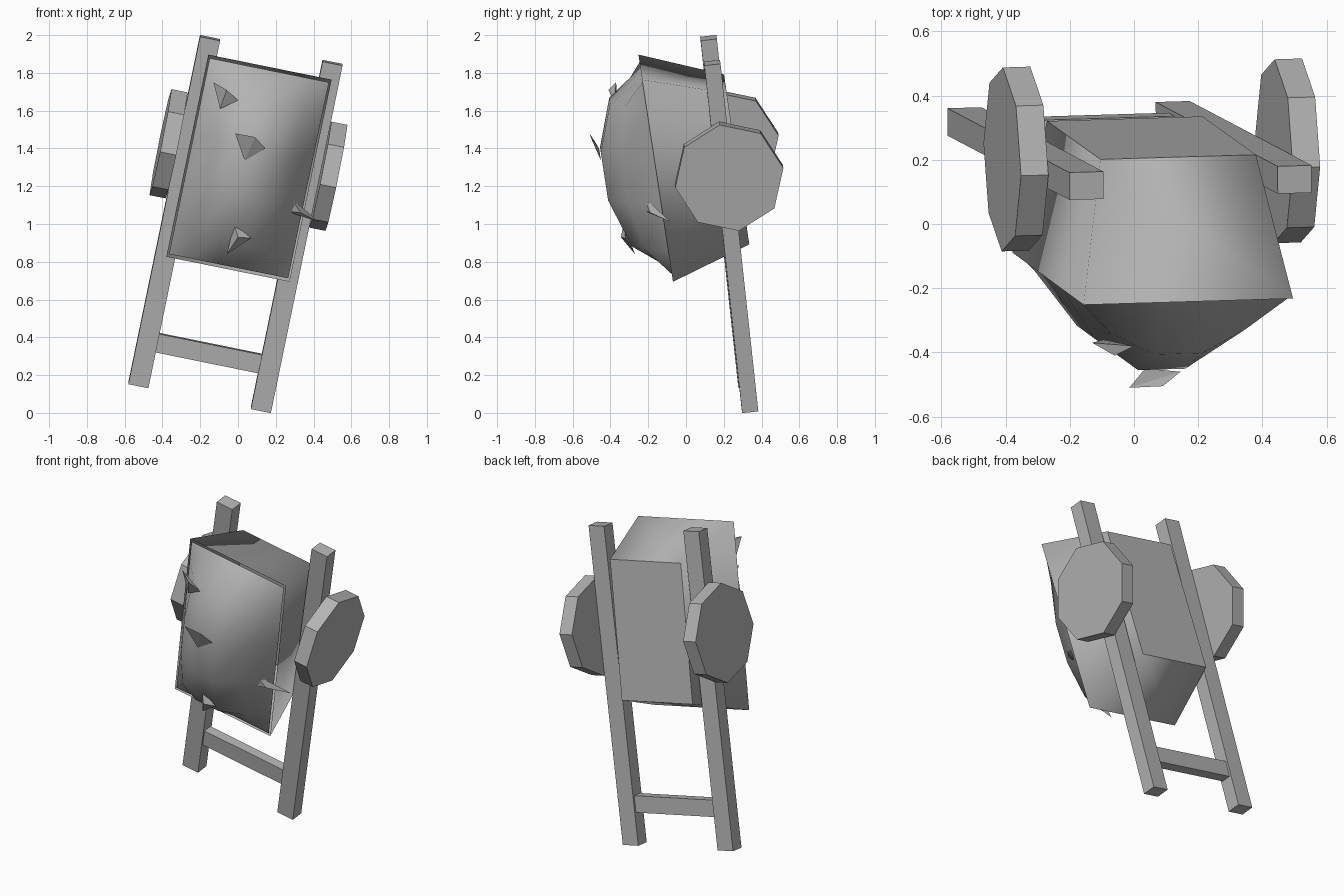
import bpy, bmesh, math
from mathutils import Matrix, Vector

if "Cube" in bpy.data.objects:
    bpy.data.objects.remove(bpy.data.objects["Cube"], do_unlink=True)

# Single plain grey
grey = bpy.data.materials.new("plain_grey")
grey.use_nodes = True
grey.diffuse_color = (0.45, 0.45, 0.45, 1)
grey.node_tree.nodes["Principled BSDF"].inputs["Base Color"].default_value = (0.45, 0.45, 0.45, 1)

# Tilted frame of the barrow: X across, Y towards the back, Z along the rails
along = Vector((0.201, -0.106, 0.974)).normalized()
back = along.cross(Vector((0.978, 0.03, -0.205))).normalized()
across = back.cross(along)
FRAME = Matrix((across, back, along)).transposed().to_4x4()
FRAME.translation = (-0.2035, 0.329, 0.08)


def finish(name, bm, frame=FRAME):
    bm.transform(frame)
    mesh = bpy.data.meshes.new(name)
    bm.to_mesh(mesh)
    bm.free()
    mesh.materials.append(grey)
    obj = bpy.data.objects.new(name, mesh)
    bpy.context.collection.objects.link(obj)
    return obj


def box(name, centre, size):
    bm = bmesh.new()
    bmesh.ops.create_cube(bm, size=1, matrix=Matrix.Translation(centre) @ Matrix.Diagonal((*size, 1)))
    finish(name, bm)


# Rails, wheels and crossbar
RAIL_X, LENGTH = 0.331, 1.889
for side, label in ((-1, "right"), (1, "left")):
    box(label + "_rail", (side * RAIL_X, 0, LENGTH / 2), (0.108, 0.086, LENGTH))
    bm = bmesh.new()
    place = (Matrix.Translation((side * 0.432, 0.023, 1.29))
             @ Matrix.Rotation(math.radians(4), 4, "X")
             @ Matrix.Rotation(math.pi / 2, 4, "Y"))
    bmesh.ops.create_cone(bm, cap_ends=True, segments=8, radius1=0.291, radius2=0.291,
                          depth=0.087, matrix=place)
    finish(label + "_wheel", bm)
box("crossbar", (0, 0, 0.243), (0.56, 0.06, 0.1))

# Flared tray: open at the front, flat panel at the back
MID = 1.288


def rim_y(z):
    return -0.355 - 0.042 * (z - MID)


def loop(bm, half_x, low, high, y_low, y_high):
    return [bm.verts.new(p) for p in ((-half_x, y_low, low), (half_x, y_low, low),
                                      (half_x, y_high, high), (-half_x, y_high, high))]


bm = bmesh.new()
rim = loop(bm, 0.333, 0.736, 1.84, rim_y(0.736), rim_y(1.84))
base = loop(bm, 0.247, 0.874, 1.7, 0.092, 0.06)
for i in range(4):
    j = (i + 1) % 4
    bm.faces.new((rim[i], rim[j], base[j], base[i])).smooth = True
panel = bm.faces.new(base)
bmesh.ops.recalc_face_normals(bm, faces=bm.faces)
for edge in panel.edges:
    edge.smooth = False
finish("tray", bm)

# Domed heap filling the tray
bm = bmesh.new()
xs, zs, rise = (0.322, 0.215, 0.075), (0.535, 0.39, 0.13), (0, 0.62, 1)
signs = [(-1, 0), (-1, 1), (-1, 2), (1, 2), (1, 1), (1, 0)]
rows = []
for sz, k in signs:
    z = MID + sz * zs[k]
    rows.append([bm.verts.new((sx * xs[i], rim_y(z) - 0.275 * rise[i] * rise[k] ** 0.8, z))
                 for sx, i in signs])
for low, high in zip(rows, rows[1:]):
    for i in range(5):
        bm.faces.new((low[i], low[i + 1], high[i + 1], high[i])).smooth = True
finish("heap", bm)

# Pointed leaf flakes on the heap: ridge point followed by three corners
flakes = [
    ((-0.06, -0.41, 1.71), (-0.13, -0.37, 1.75), (0, -0.38, 1.655), (-0.095, -0.36, 1.61)),
    ((0.09, -0.505, 1.46), (-0.015, -0.51, 1.48), (0.145, -0.46, 1.4), (0.035, -0.45, 1.335)),
    ((0, -0.345, 0.93), (-0.02, -0.33, 1), (0.07, -0.32, 0.925), (-0.06, -0.27, 0.84)),
    ((0.33, -0.19, 1.06), (0.28, -0.22, 1.14), (0.43, -0.08, 1.01), (0.25, -0.22, 1.07)),
]
for number, points in enumerate(flakes, 1):
    bm = bmesh.new()
    ridge, *corners = [bm.verts.new(p) for p in points]
    for i in range(3):
        bm.faces.new((ridge, corners[i - 1], corners[i]))
    bm.faces.new(corners)
    bmesh.ops.recalc_face_normals(bm, faces=bm.faces)
    finish(f"leaf_flake_{number}", bm, Matrix.Identity(4))
